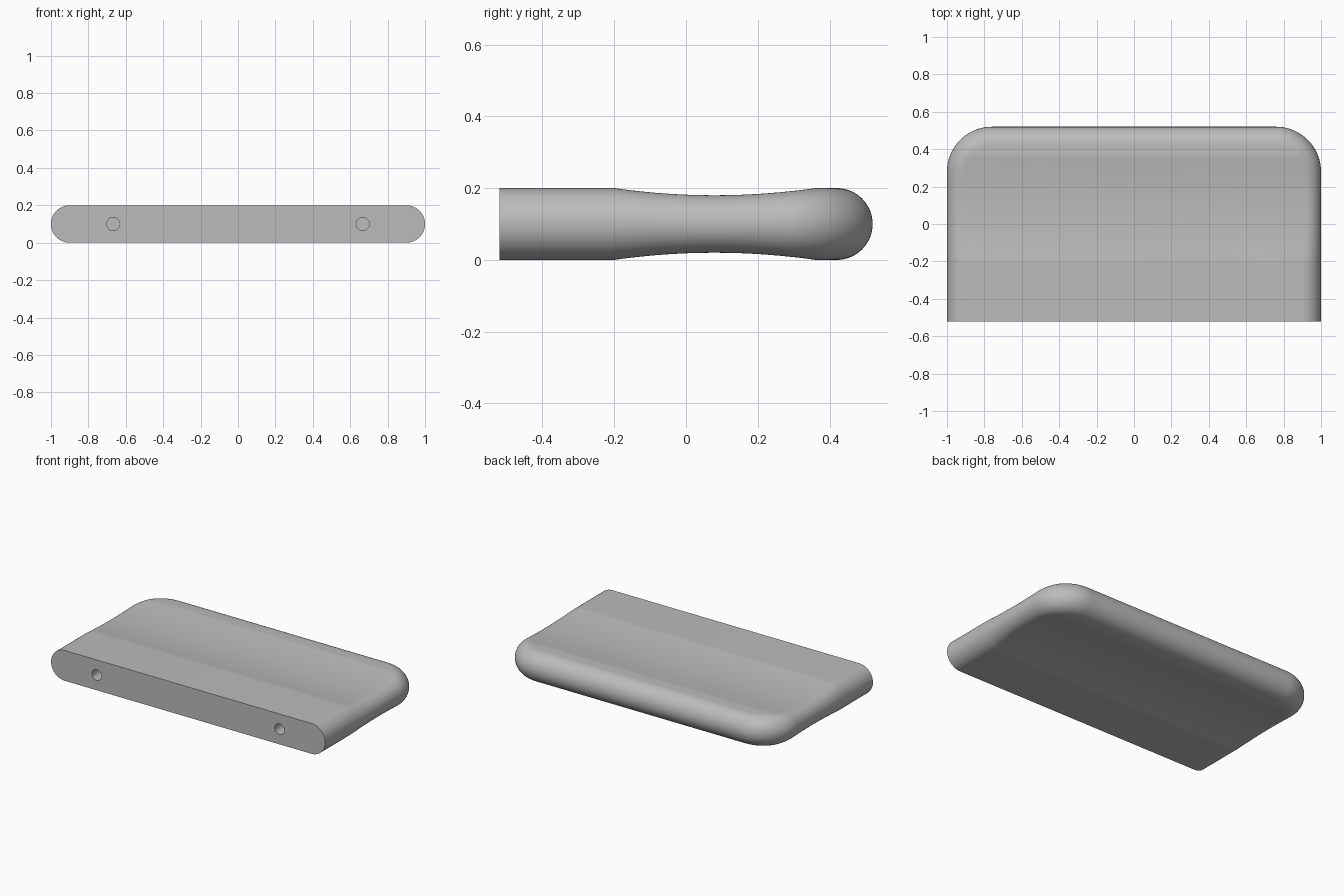
import bpy, bmesh
from math import sin, cos, pi

if "Cube" in bpy.data.objects:
    bpy.data.objects.remove(bpy.data.objects["Cube"], do_unlink=True)

HALF_X, FRONT, BACK = 1.0, -0.52, 0.52
CORNER, HALF_Z = 0.24, 0.1
ARC, ROUND, DISH = 20, 28, 20

grey = bpy.data.materials.new("satin_grey")
grey.use_nodes = True
colour = (0.5, 0.5, 0.5, 1)
grey.diffuse_color = colour
grey.node_tree.nodes["Principled BSDF"].inputs["Base Color"].default_value = colour


def half_thickness(y):
    """Shallow finger dish across both broad faces."""
    u = (y - 0.08) / 0.28
    return HALF_Z - 0.02 * max(0, 1 - u * u)


# Plan outline of the +x half: straight side, then the rounded back corner
corner_y = BACK - CORNER
stations = [(y, 0) for y in (FRONT, -0.21)]
stations += [(-0.2 + (corner_y + 0.2) * j / DISH, 0) for j in range(DISH)]
stations += [(corner_y, pi / 2 * j / ARC) for j in range(ARC + 1)]


def outline_point(station, inset):
    y, t = station
    r = CORNER - inset
    return HALF_X - CORNER + r * cos(t), y + r * sin(t)


# Panel: full-round rim, with strips across the top and bottom
bm = bmesh.new()
rings = []
for k in range(ROUND + 1):
    a = -pi / 2 + pi * k / ROUND
    right, left = [], []
    for s in stations:
        h = half_thickness(outline_point(s, HALF_Z)[1])
        x, y = outline_point(s, h * (1 - cos(a)))
        z = HALF_Z + h * sin(a)
        right.append(bm.verts.new((x, y, z)))
        left.append(bm.verts.new((-x, y, z)))
    rings.append(right + left[::-1])

count = len(rings[0])
for lower, upper in zip(rings, rings[1:]):
    for i in range(count - 1):
        bm.faces.new((lower[i], lower[i + 1], upper[i + 1], upper[i]))
for ring in (rings[0], rings[-1]):
    for i in range(count // 2 - 1):
        bm.faces.new((ring[i], ring[i + 1], ring[-2 - i], ring[-1 - i]))
bm.faces.new([r[0] for r in rings] + [r[-1] for r in reversed(rings)])
bmesh.ops.recalc_face_normals(bm, faces=bm.faces)
mesh = bpy.data.meshes.new("handle_panel")
bm.to_mesh(mesh)
bm.free()
panel = bpy.data.objects.new("handle_panel", mesh)
bpy.context.collection.objects.link(panel)
mesh.materials.append(grey)

# Two blind mounting holes in the front face
for side in (-1, 1):
    bpy.ops.mesh.primitive_cylinder_add(
        vertices=32, radius=0.035, depth=0.4,
        location=(side * 0.667, FRONT, HALF_Z), rotation=(pi / 2, 0, 0))
    cutter = bpy.context.object
    cutter.name = "hole_cutter"
    cutter.hide_render = True
    cutter.data.materials.append(grey)
    cut = panel.modifiers.new("mounting_hole", 'BOOLEAN')
    cut.operation = 'DIFFERENCE'
    cut.object = cutter
    bpy.context.view_layer.objects.active = panel
    bpy.ops.object.modifier_apply(modifier=cut.name)
    bpy.data.objects.remove(cutter, do_unlink=True)

bpy.ops.object.select_all(action='DESELECT')
panel.select_set(True)
bpy.context.view_layer.objects.active = panel
bpy.ops.object.shade_smooth_by_angle(angle=pi / 6)
